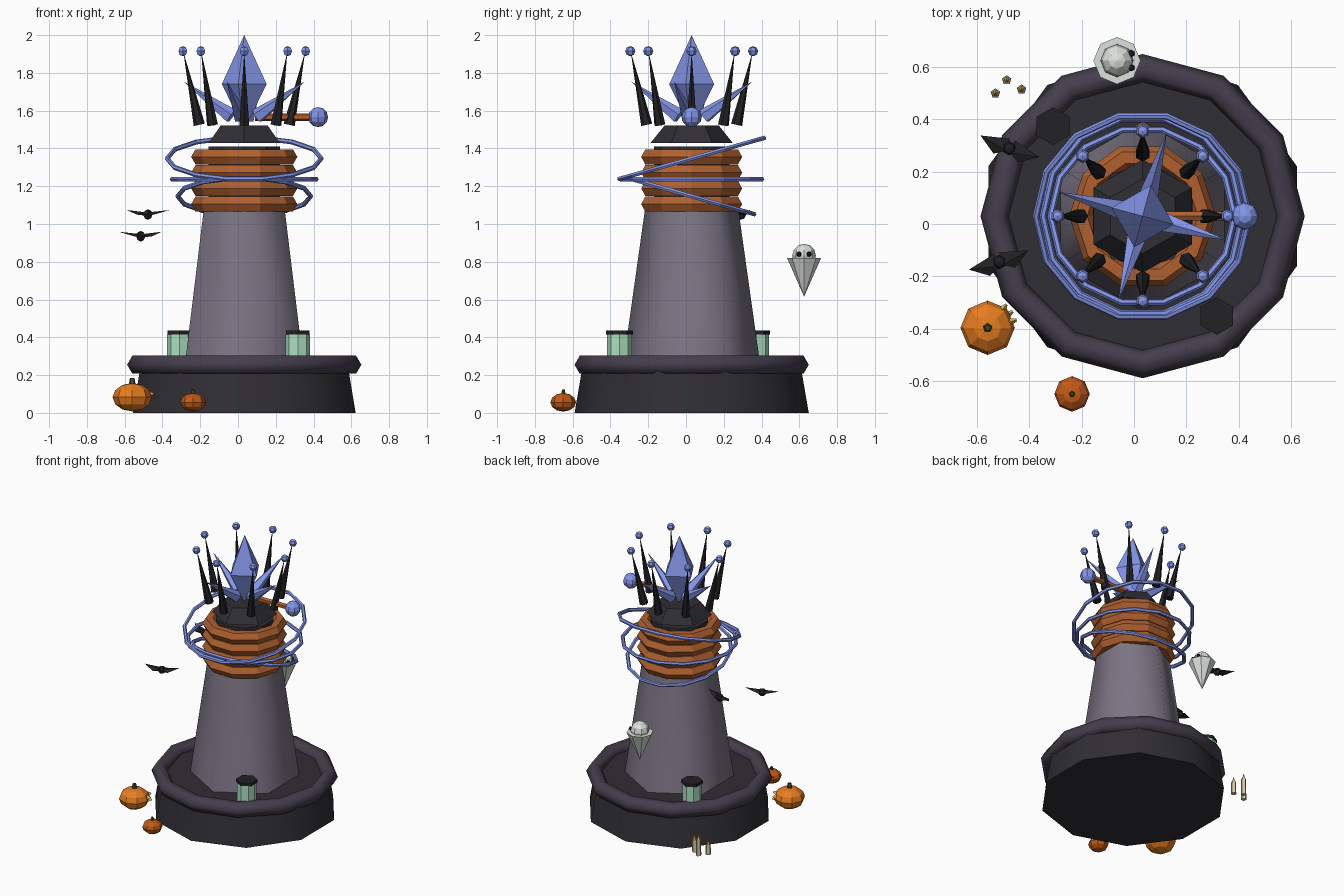
import bpy
from math import sin, cos, pi, radians
from mathutils import Vector

if "Cube" in bpy.data.objects:
    bpy.data.objects.remove(bpy.data.objects["Cube"])

CX, CY = 0.033, 0.03          # tower axis


def material(name, hexcol):
    rgb = [int(hexcol[i:i + 2], 16) / 255 for i in (0, 2, 4)]
    m = bpy.data.materials.new(name)
    m.diffuse_color = [c / 12.92 if c < 0.04 else ((c + 0.055) / 1.055) ** 2.4 for c in rgb] + [1]
    m.use_nodes = True
    m.node_tree.nodes["Principled BSDF"].inputs["Base Color"].default_value = m.diffuse_color
    return m


DARK = material("dark_stone", "302e34")
RIM = material("rim_stone", "443e4c")
STONE = material("stone", "7c7584")
COPPER = material("copper", "b0602f")
BLUE = material("blue_crystal", "8496ea")
BLACK = material("black", "222124")
MINT = material("mint_glass", "aee0c2")
ORANGE = material("pumpkin_orange", "e67d22")
RUST = material("pumpkin_rust", "c25a18")
GREEN = material("stem_green", "3c4a24")
WHITE = material("ghost_white", "dde2de")
WAX = material("wax", "d8c9a4")
GLOW = material("glow", "e8b85a")


def finish(name, mat, smooth=None):
    o = bpy.context.object
    o.name = name
    o.data.materials.append(mat)
    if smooth:
        bpy.ops.object.shade_smooth_by_angle(angle=radians(smooth))
    return o


def frustum(name, p0, p1, r0, r1, n, mat, smooth=None):
    p0, p1 = Vector(p0), Vector(p1)
    d = p1 - p0
    rot = (0, 0, 0)
    if Vector((d.x, d.y)).length > 1e-6:
        rot = d.to_track_quat('Z', 'Y').to_euler()
    elif d.z < 0:
        p0, p1, r0, r1 = p1, p0, r1, r0
    bpy.ops.mesh.primitive_cone_add(vertices=n, radius1=r0, radius2=r1, depth=d.length,
                                    location=(p0 + p1) / 2, rotation=rot)
    return finish(name, mat, smooth)


def axial(name, z0, z1, r0, r1, n, mat, smooth=None):
    return frustum(name, (CX, CY, z0), (CX, CY, z1), r0, r1, n, mat, smooth)


def ring(name, z, R, r, n, m, mat, tilt=0, smooth=None):
    bpy.ops.mesh.primitive_torus_add(major_segments=n, minor_segments=m, major_radius=R, minor_radius=r,
                                     location=(CX, CY, z), rotation=(radians(tilt), 0, 0))
    return finish(name, mat, smooth)


def ball(name, p, r, mat, seg=8, rings=6, sz=1.0):
    bpy.ops.mesh.primitive_uv_sphere_add(segments=seg, ring_count=rings, radius=r, location=p)
    bpy.context.object.scale.z = sz
    return finish(name, mat)


def polar(r, a, z):
    return (CX + r * cos(a), CY + r * sin(a), z)


def mesh_object(name, verts, faces, mat, loc, yaw=0):
    me = bpy.data.meshes.new(name)
    me.from_pydata(verts, [], faces)
    me.materials.append(mat)
    o = bpy.data.objects.new(name, me)
    bpy.context.collection.objects.link(o)
    o.location = loc
    o.rotation_euler.z = radians(yaw)
    return o


# Base drum, rim and tapered tower
axial("base_drum", 0, 0.26, 0.62, 0.575, 10, DARK, 50)
ring("base_rim", 0.255, 0.565, 0.055, 12, 6, RIM, smooth=65)
axial("tower", 0.24, 1.08, 0.365, 0.247, 6, STONE, 65)

# Coil stack and cap
axial("coil_core", 1.06, 1.41, 0.2, 0.2, 10, DARK)
for i in range(4):
    ring(f"coil_{i}", 1.105 + 0.0835 * i, 0.235, 0.046, 10, 6, COPPER)
axial("cap", 1.43, 1.522, 0.217, 0.143, 6, DARK)

# Thin tilted halo rings
ring("halo_middle", 1.237, 0.381, 0.013, 14, 6, BLUE)
ring("halo_upper", 1.347, 0.408, 0.013, 14, 6, BLUE, 15.8)
ring("halo_lower", 1.147, 0.352, 0.013, 14, 6, BLUE, -16)

# Main crystal: four-sided double pyramid, with side shards
waist = [(0.123 * cos(radians(-15 + 90 * k)), 0.123 * sin(radians(-15 + 90 * k)), 1.74) for k in range(4)]
mesh_object("main_crystal", waist + [(0, 0, 2.0), (0, 0, 1.5)],
            [f for k in range(4) for f in ((k, (k + 1) % 4, 4), ((k + 1) % 4, k, 5))], BLUE, (CX, CY, 0))
for k in range(4):
    a = radians(-16 + 90 * k)
    frustum(f"shard_{k}", polar(0.07, a, 1.57), polar(0.335, a, 1.755), 0.042, 0, 5, BLUE)

# Crown of spikes with beads
for k in range(8):
    a = k * pi / 4
    frustum(f"crown_spike_{k}", polar(0.238, a, 1.525), polar(0.322, a, 1.91), 0.03, 0, 6, BLACK)
    ball(f"crown_bead_{k}", polar(0.325, a, 1.915), 0.027, BLUE, 6, 4)

# Side arm with knob
frustum("side_arm", (0.09, CY, 1.566), (0.4, CY, 1.566), 0.02, 0.02, 6, COPPER)
ball("arm_knob", (0.424, CY, 1.566), 0.053, BLUE)

# Jars on the base
for i, (x, y) in enumerate([(0.317, -0.352), (-0.31, 0.374)]):
    frustum(f"jar_{i}", (x, y, 0.25), (x, y, 0.416), 0.065, 0.065, 8, MINT)
    frustum(f"jar_lid_{i}", (x, y, 0.414), (x, y, 0.435), 0.072, 0.072, 6, BLACK)

# Pumpkins with stems; the large one is carved
for name, x, y, z, r, mat in [("large", -0.56, -0.397, 0.083, 0.104, ORANGE),
                              ("small", -0.237, -0.65, 0.056, 0.068, RUST)]:
    ball(f"pumpkin_{name}", (x, y, z), r, mat, 8, 6, 0.72)
    top = z + r * 0.66
    frustum(f"pumpkin_stem_{name}", (x, y, top), (x, y, top + r * 0.33), r * 0.18, r * 0.12, 5, GREEN)
for i, (deg, z) in enumerate([(51, 0.1), (15, 0.1), (33, 0.07)]):
    a = radians(deg)
    frustum(f"pumpkin_face_{i}", (-0.56 + 0.085 * cos(a), -0.397 + 0.085 * sin(a), z),
            (-0.56 + 0.115 * cos(a), -0.397 + 0.115 * sin(a), z), 0.018, 0.006, 3, GLOW)

# Candles behind the base
for i, (x, y, h) in enumerate([(-0.487, 0.55, 0.12), (-0.43, 0.515, 0.09), (-0.53, 0.5, 0.07)]):
    frustum(f"candle_{i}", (x, y, 0), (x, y, h), 0.019, 0.017, 5, WAX)
    frustum(f"candle_flame_{i}", (x, y, h), (x, y, h + 0.04), 0.012, 0, 5, GLOW)

# Floating ghost
gx, gy = -0.065, 0.625
frustum("ghost_body", (gx, gy, 0.615), (gx, gy, 0.82), 0, 0.09, 8, WHITE)
ball("ghost_head", (gx, gy, 0.832), 0.063, WHITE)
for s in (-1, 1):
    ball(f"ghost_eye_{'left' if s > 0 else 'right'}", (gx + 0.054, gy + s * 0.027, 0.84), 0.014, BLACK, 6, 4)

# Bats: small body, two flat swept wings
for i, (x, y, z, yaw) in enumerate([(-0.477, 0.29, 1.05, -20), (-0.515, -0.145, 0.935, 18)]):
    ball(f"bat_body_{i}", (x, y, z), 0.028, BLACK, 6, 4)
    for s in (-1, 1):
        v = [(0.01 * s, 0.035, 0), (0.05 * s, -0.04, 0), (0.12 * s, 0.008, 0.024),
             (0.01 * s, -0.015, 0.012), (0.01 * s, -0.015, -0.006)]
        f = [(0, 3, 2), (3, 1, 2), (0, 2, 4), (4, 2, 1), (0, 4, 3), (3, 4, 1)]
        mesh_object(f"bat_wing_{i}_{'right' if s > 0 else 'left'}", v, f, BLACK, (x, y, z), yaw)
